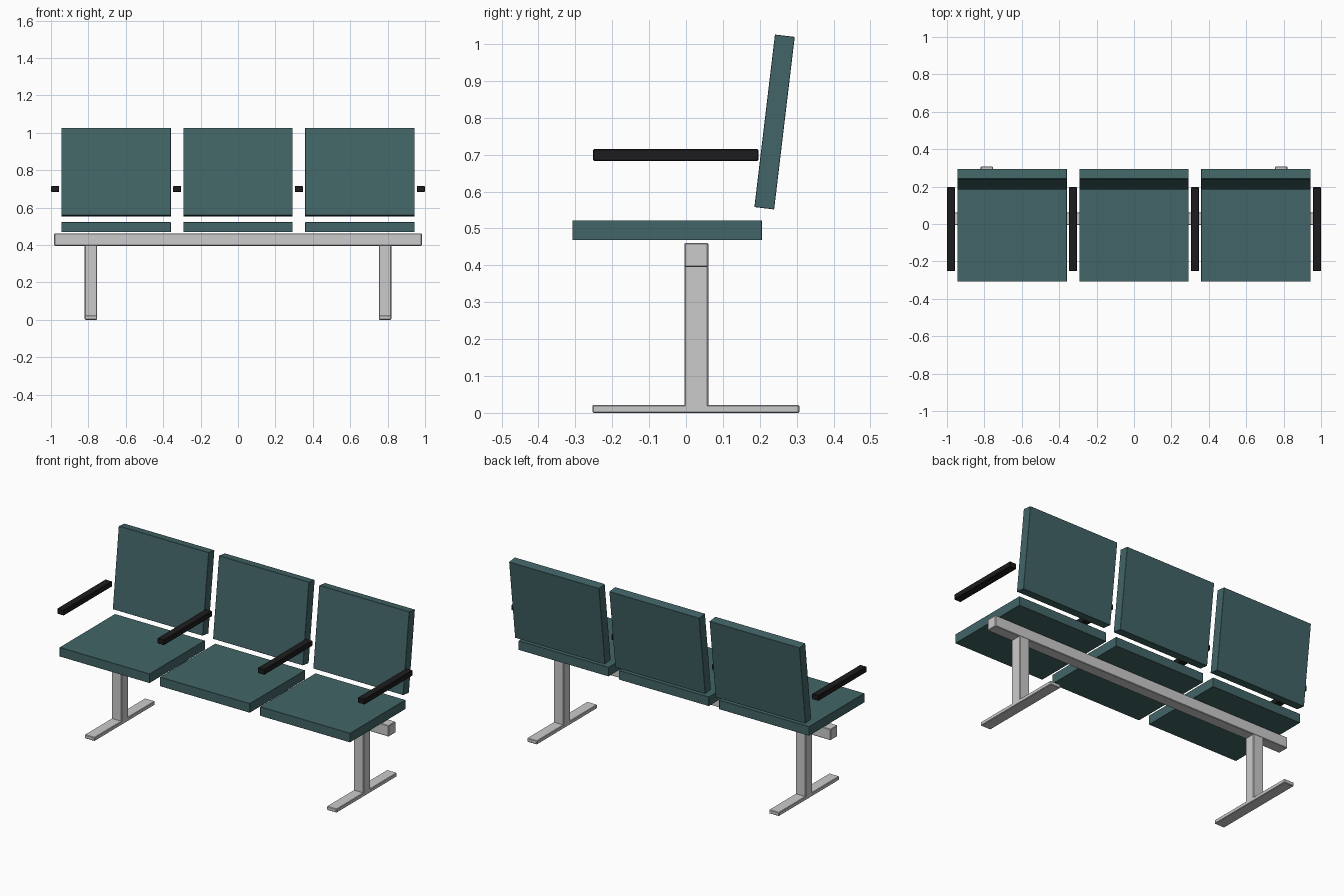
import bpy, bmesh, math
from mathutils import Matrix

if "Cube" in bpy.data.objects:
    bpy.data.objects.remove(bpy.data.objects["Cube"])


def material(name, color):
    m = bpy.data.materials.new(name)
    m.diffuse_color = color
    m.use_nodes = True
    m.node_tree.nodes["Principled BSDF"].inputs["Base Color"].default_value = m.diffuse_color
    return m


TEAL = material("teal_upholstery", (0.055, 0.13, 0.135, 1))
BLACK = material("black_plastic", (0.012, 0.012, 0.013, 1))


def box(name, center, size, mat=None, tilt=0.0, bevel=0.003):
    """Box with finely chamfered edges, tilted about x."""
    bm = bmesh.new()
    bmesh.ops.create_cube(bm, size=1, matrix=Matrix.Diagonal((*size, 1)))
    bmesh.ops.bevel(bm, geom=bm.edges[:], offset=bevel, segments=1, affect='EDGES')
    me = bpy.data.meshes.new(name)
    bm.to_mesh(me)
    bm.free()
    ob = bpy.data.objects.new(name, me)
    ob.location = center
    ob.rotation_euler.x = tilt
    if mat:
        me.materials.append(mat)
    bpy.context.collection.objects.link(ob)
    return ob


# Support beam
box("beam", (0, 0.028, 0.428), (1.965, 0.065, 0.065))

# Legs and floor feet
for side, x in (("left", -0.787), ("right", 0.787)):
    box(f"leg_{side}", (x, 0.028, 0.207), (0.065, 0.065, 0.385))
    box(f"foot_{side}", (x, 0.0265, 0.011), (0.065, 0.561, 0.022))

# Seat cushions and reclined backrests
for i in range(3):
    x = (i - 1) * 0.652
    box(f"seat_{i + 1}", (x, -0.051, 0.495), (0.585, 0.514, 0.054), TEAL, bevel=0.001)
    box(f"backrest_{i + 1}", (x, 0.24, 0.7885), (0.585, 0.054, 0.471), TEAL,
        tilt=math.radians(-6.8), bevel=0.001)

# Armrests between and outside the seats
for i in range(4):
    box(f"armrest_{i + 1}", ((i - 1.5) * 0.652, -0.028, 0.699), (0.044, 0.449, 0.032), BLACK)
